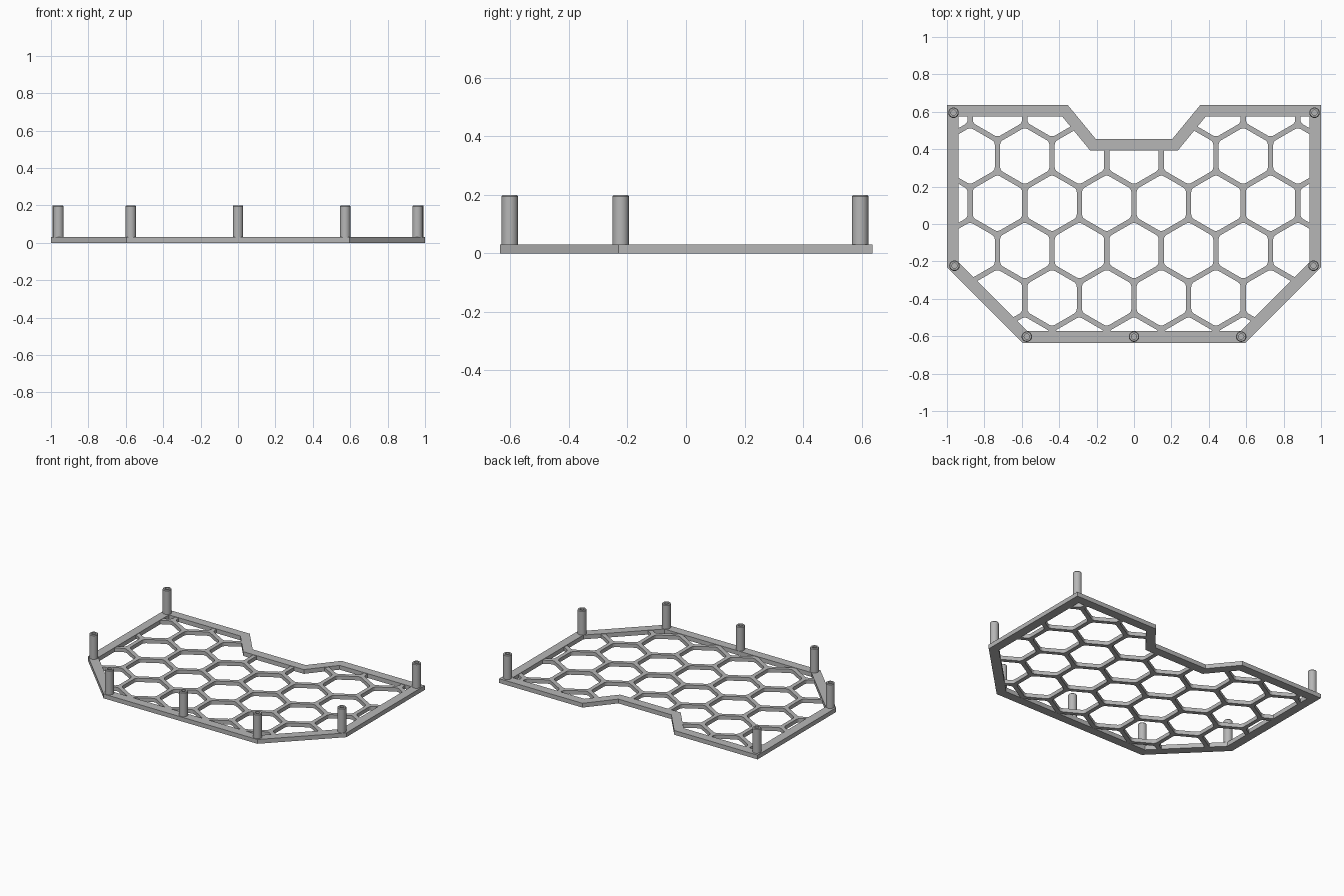
import bpy, bmesh
from math import cos, sin, radians
from mathutils import Vector

if "Cube" in bpy.data.objects:
    bpy.data.objects.remove(bpy.data.objects["Cube"])

grey = bpy.data.materials.new("matte_grey")
grey.use_nodes = True
colour = (0.47, 0.47, 0.47, 1)
grey.diffuse_color = colour
grey.node_tree.nodes["Principled BSDF"].inputs["Base Color"].default_value = colour


def finish(name, bm):
    bmesh.ops.recalc_face_normals(bm, faces=bm.faces[:])
    mesh = bpy.data.meshes.new(name)
    bm.to_mesh(mesh)
    bm.free()
    mesh.materials.append(grey)
    obj = bpy.data.objects.new(name, mesh)
    bpy.context.collection.objects.link(obj)
    return obj


def activate(obj):
    bpy.ops.object.select_all(action='DESELECT')
    obj.select_set(True)
    bpy.context.view_layer.objects.active = obj


def prism(bm, points, z0, z1):
    low = [bm.verts.new((p.x, p.y, z0)) for p in points]
    high = [bm.verts.new((p.x, p.y, z1)) for p in points]
    bm.faces.new(low[::-1])
    bm.faces.new(high)
    for i in range(len(points)):
        j = (i + 1) % len(points)
        bm.faces.new((low[i], low[j], high[j], high[i]))


def bridge_rings(bm, rings, closed=False):
    pairs = list(zip(rings, rings[1:] + rings[:1]))
    for a, b in pairs if closed else pairs[:-1]:
        for i in range(len(a)):
            j = (i + 1) % len(a)
            bm.faces.new((a[i], a[j], b[j], b[i]))


def inset(points, d):
    # Mitred inward offset of a counter-clockwise outline
    result = []
    for i, p in enumerate(points):
        e1 = (p - points[i - 1]).normalized()
        e2 = (points[(i + 1) % len(points)] - p).normalized()
        n1, n2 = Vector((-e1.y, e1.x)), Vector((-e2.y, e2.x))
        result.append(p + (n1 + n2) * d / (1 + n1.dot(n2)))
    return result


# Outline of the plate, right half mirrored to the left
half = [(0.595, -0.635), (1, -0.23), (1, 0.637), (0.355, 0.637), (0.205, 0.455)]
outline = [Vector(p) for p in half] + [Vector((-x, y)) for x, y in reversed(half)]

# Solid border frame
bm = bmesh.new()
outer, inner = outline, inset(outline, 0.062)
rings = [[bm.verts.new((p.x, p.y, z)) for p in loop]
         for loop, z in ((outer, 0), (outer, 0.03), (inner, 0.03), (inner, 0))]
bridge_rings(bm, rings, closed=True)
finish("border_frame", bm)

# Honeycomb panel: slab with rounded hexagonal holes
bm = bmesh.new()
prism(bm, inset(outline, 0.05), 0.0005, 0.027)
panel = finish("honeycomb_panel", bm)

PITCH, APOTHEM, FILLET = 0.292, 0.132, 0.03
reach = (APOTHEM - FILLET) / cos(radians(30))
bm = bmesh.new()
for row in range(-1, 5):
    cy = -0.395 + row * PITCH * cos(radians(30))
    shift = 0.5 if row % 2 == 0 else 0
    for col in range(-4, 5):
        cx = (col + shift) * PITCH
        loop = []
        for corner in range(30, 390, 60):
            for turn in (-30, -10, 10, 30):
                a, b = radians(corner), radians(corner + turn)
                loop.append(Vector((cx + reach * cos(a) + FILLET * cos(b),
                                    cy + reach * sin(a) + FILLET * sin(b))))
        prism(bm, loop, -0.1, 0.1)
cutter = finish("hole_cutter", bm)
cutter.hide_render = True

cut = panel.modifiers.new("holes", 'BOOLEAN')
cut.operation = 'DIFFERENCE'
cut.solver = 'EXACT'
cut.object = cutter
activate(panel)
bpy.ops.object.modifier_apply(modifier="holes")
bpy.data.objects.remove(cutter)

# Hollow standoff posts with chamfered rims
profile = [(0.028, 0.01), (0.028, 0.195), (0.024, 0.2),
           (0.014, 0.2), (0.014, 0.03)]


def post(name, x, y):
    bm = bmesh.new()
    sides = 32
    rings = []
    for r, z in profile:
        rings.append([bm.verts.new((x + r * cos(radians(360 * i / sides)),
                                    y + r * sin(radians(360 * i / sides)), z))
                      for i in range(sides)])
    bridge_rings(bm, rings)
    bm.faces.new(rings[0][::-1])
    bm.faces.new(rings[-1])
    activate(finish(name, bm))
    bpy.ops.object.shade_smooth_by_angle(angle=radians(30))


post("front_center_post", 0, -0.602)
for side, sign in (("left", 1), ("right", -1)):
    post(f"front_{side}_post", sign * 0.573, -0.602)
    post(f"side_{side}_post", sign * 0.96, -0.223)
    post(f"back_{side}_post", sign * 0.965, 0.595)
